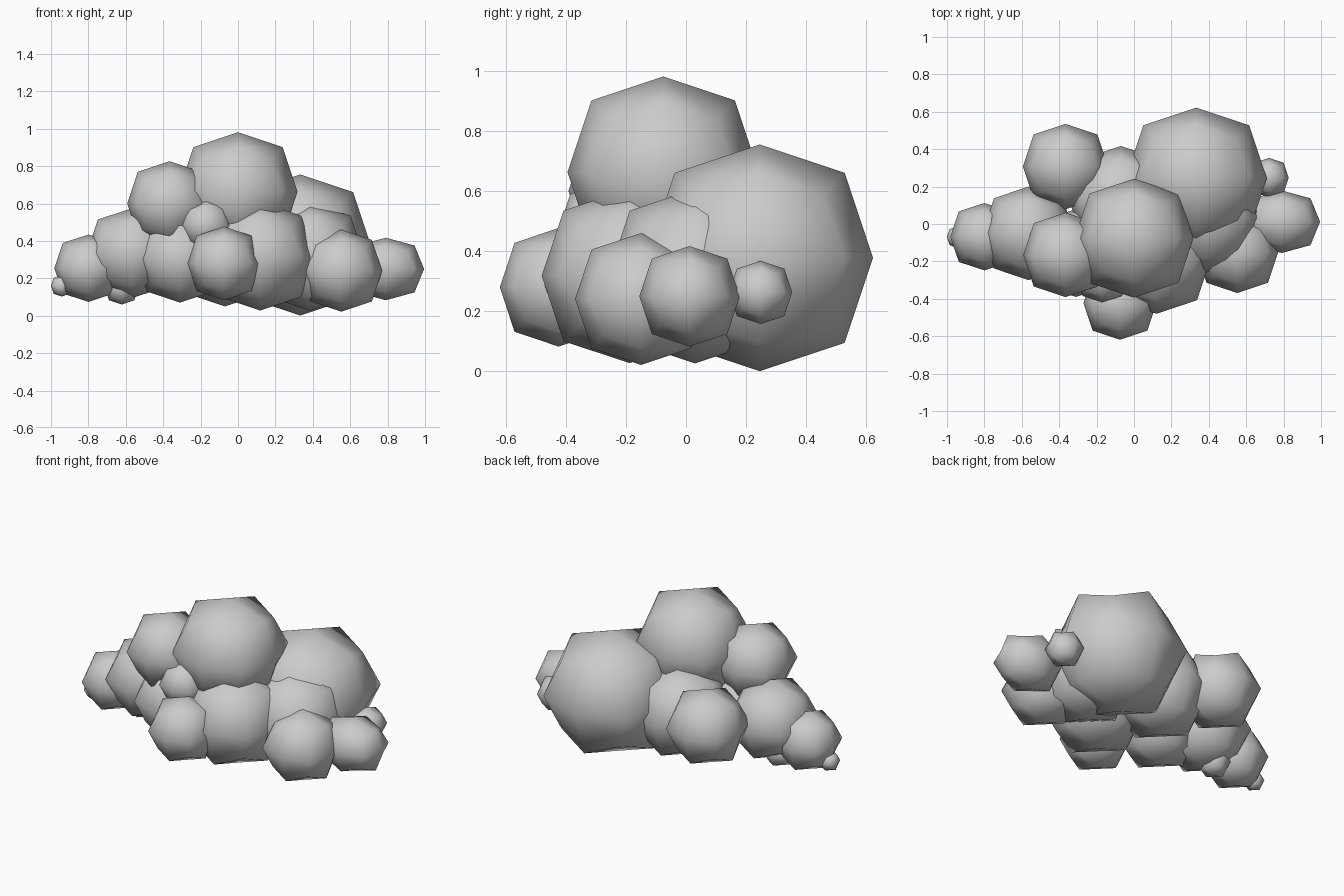
import bpy

# Cloud puffs: name, centre (x, y, z), radii (x, y, z)
PUFFS = [
    ("big_back_puff",      (0.333, 0.245, 0.378), (0.377, 0.377, 0.377)),
    ("top_puff",           (0.0, -0.076, 0.663),  (0.318, 0.318, 0.318)),
    ("upper_left_puff",    (-0.366, -0.165, 0.60), (0.226, 0.226, 0.226)),
    ("back_left_puff",     (-0.366, 0.307, 0.37), (0.228, 0.228, 0.228)),
    ("left_puff",          (-0.565, -0.05, 0.335), (0.245, 0.25, 0.24)),
    ("far_left_puff",      (-0.80, -0.068, 0.254), (0.182, 0.18, 0.18)),
    ("left_tip_puff",      (-0.943, -0.07, 0.16), (0.057, 0.057, 0.057)),
    ("lower_left_puff",    (-0.622, -0.04, 0.15), (0.09, 0.09, 0.09)),
    ("front_puff",         (-0.075, -0.424, 0.28), (0.195, 0.195, 0.197)),
    ("centre_front_puff",  (0.12, -0.188, 0.318), (0.29, 0.292, 0.29)),
    ("right_front_puff",   (0.552, -0.15, 0.241), (0.219, 0.219, 0.219)),
    ("far_right_puff",     (0.79, 0.012, 0.25),   (0.205, 0.167, 0.167)),
    ("right_back_puff",    (0.722, 0.248, 0.263), (0.105, 0.105, 0.105)),
    ("small_front_puff",   (-0.17, -0.28, 0.485), (0.14, 0.14, 0.14)),
    ("lower_front_puff",   (-0.31, -0.155, 0.305), (0.235, 0.235, 0.235)),
    ("right_core_puff",    (0.385, 0.03, 0.317),  (0.29, 0.29, 0.29)),
    ("back_core_puff",     (-0.07, 0.137, 0.33),  (0.28, 0.28, 0.28)),
]


def puff(name, centre, radii):
    """Cube rounded once into a 24-quad ball."""
    bpy.ops.mesh.primitive_cube_add(size=2, location=centre, scale=radii)
    ob = bpy.context.object
    ob.name = name
    bpy.ops.object.shade_smooth()
    sub = ob.modifiers.new("round", "SUBSURF")
    sub.levels = sub.render_levels = 1
    sub.use_limit_surface = False


for p in PUFFS:
    puff(*p)
